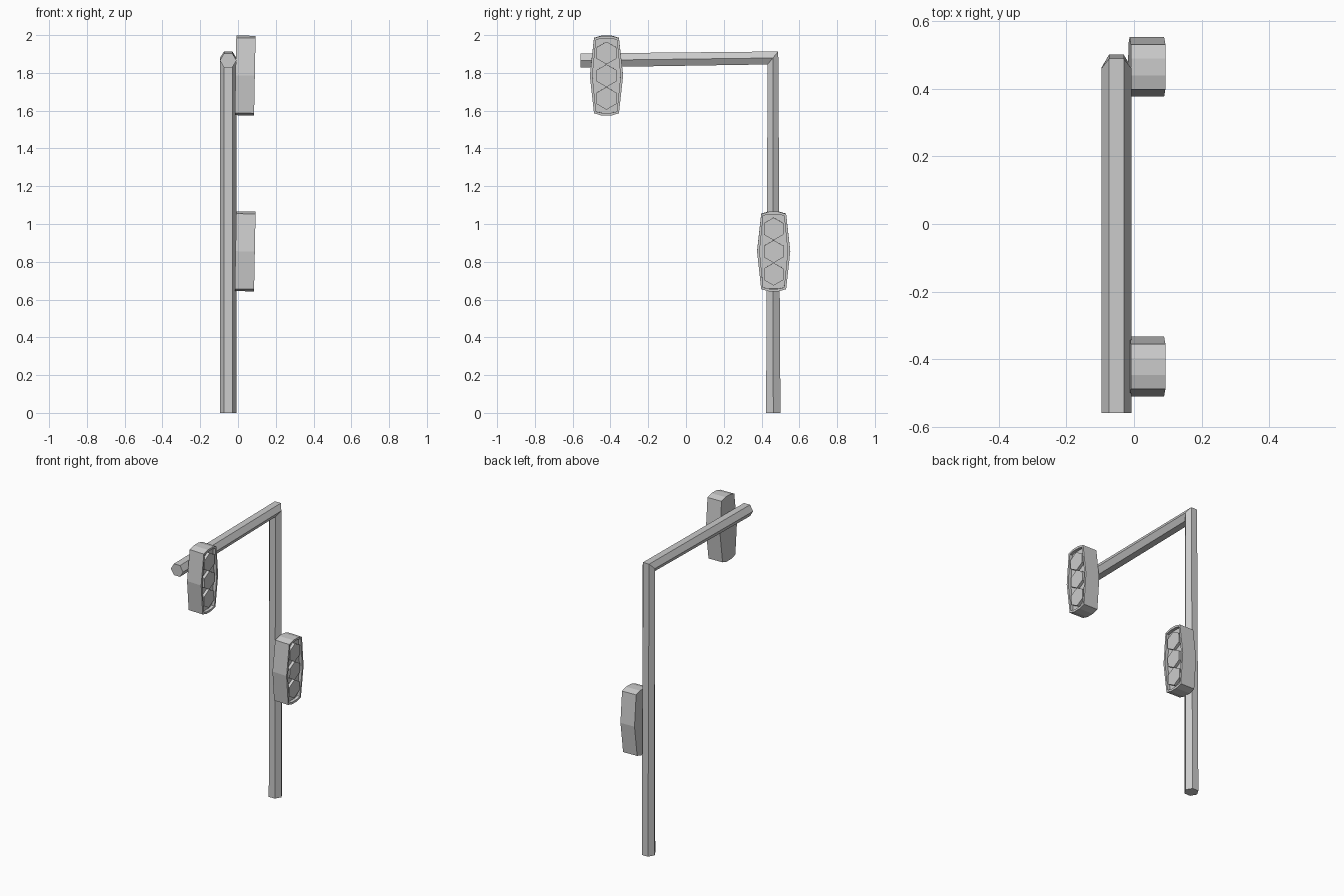
import bpy, bmesh, math
from mathutils import Matrix

if "Cube" in bpy.data.objects:
    bpy.data.objects.remove(bpy.data.objects["Cube"])


def finish(bm, name):
    bmesh.ops.recalc_face_normals(bm, faces=bm.faces[:])
    me = bpy.data.meshes.new(name)
    bm.to_mesh(me)
    bm.free()
    ob = bpy.data.objects.new(name, me)
    bpy.context.collection.objects.link(ob)
    return ob


# Bent six-sided pole: three rings (foot, mitred elbow, arm tip)
def build_pole():
    bm = bmesh.new()
    r, cx = 0.044, -0.052
    # centre y, centre z, y scale, z scale
    stations = [(0.462, 0.0, 1.0, 0.0),
                (0.46, 1.879, 0.74, 0.9),
                (-0.558, 1.866, 0.0, 0.97)]
    rings = []
    for cy, cz, sy, sz in stations:
        ring = []
        for k in range(6):
            a = k * math.pi / 3
            s = r * math.sin(a)
            ring.append(bm.verts.new((cx + r * math.cos(a), cy + s * sy, cz + s * sz)))
        rings.append(ring)
    for a, b in zip(rings, rings[1:]):
        for k in range(6):
            n = (k + 1) % 6
            bm.faces.new((a[k], a[n], b[n], b[k]))
    bm.faces.new(rings[0])
    bm.faces.new(rings[-1])
    finish(bm, "pole_and_arm")


# Signal head: barrel-shaped housing with a recessed panel and three lamps
def build_signal(name, cy, cz):
    place = Matrix.Translation((0.038, cy, cz)) @ Matrix.Rotation(math.radians(1.1), 4, 'Y')
    half = 0.051
    right = [(0.025, -0.211), (0.066, -0.199), (0.088, 0.0), (0.066, 0.199), (0.025, 0.211)]
    outline = right + [(-y, z) for y, z in reversed(right)]
    bm = bmesh.new()
    back = [bm.verts.new((-half, y, z)) for y, z in outline]
    front = [bm.verts.new((half, y, z)) for y, z in outline]
    n = len(outline)
    for i in range(n):
        j = (i + 1) % n
        bm.faces.new((back[i], back[j], front[j], front[i]))
    bm.faces.new(back[::-1])
    face = bm.faces.new(front)
    bm.normal_update()
    bmesh.ops.inset_region(bm, faces=[face], thickness=0.014)
    ext = bmesh.ops.extrude_face_region(bm, geom=[face])
    bmesh.ops.translate(bm, vec=(-0.02, 0, 0),
                        verts=[v for v in ext["geom"] if isinstance(v, bmesh.types.BMVert)])
    if face.is_valid:
        bmesh.ops.delete(bm, geom=[face], context='FACES_ONLY')
    finish(bm, name + "_housing").matrix_world = place

    bm = bmesh.new()
    for dz in (-0.12, 0.0, 0.12):
        m = (Matrix.Translation((half - 0.013, 0, dz))
             @ Matrix.Rotation(math.pi / 2, 4, 'Y'))
        lamp = bmesh.ops.create_cone(bm, cap_ends=True, segments=6, radius1=0.06,
                                     radius2=0.06, depth=0.022)["verts"]
        # points of each hexagon face up and down
        if not any(abs(v.co.y) < 1e-4 for v in lamp):
            m = m @ Matrix.Rotation(math.pi / 6, 4, 'Z')
        bmesh.ops.transform(bm, matrix=m, verts=lamp)
    finish(bm, name + "_lamps").matrix_world = place


build_pole()
build_signal("lower_signal", 0.464, 0.855)
build_signal("upper_signal", -0.421, 1.786)
